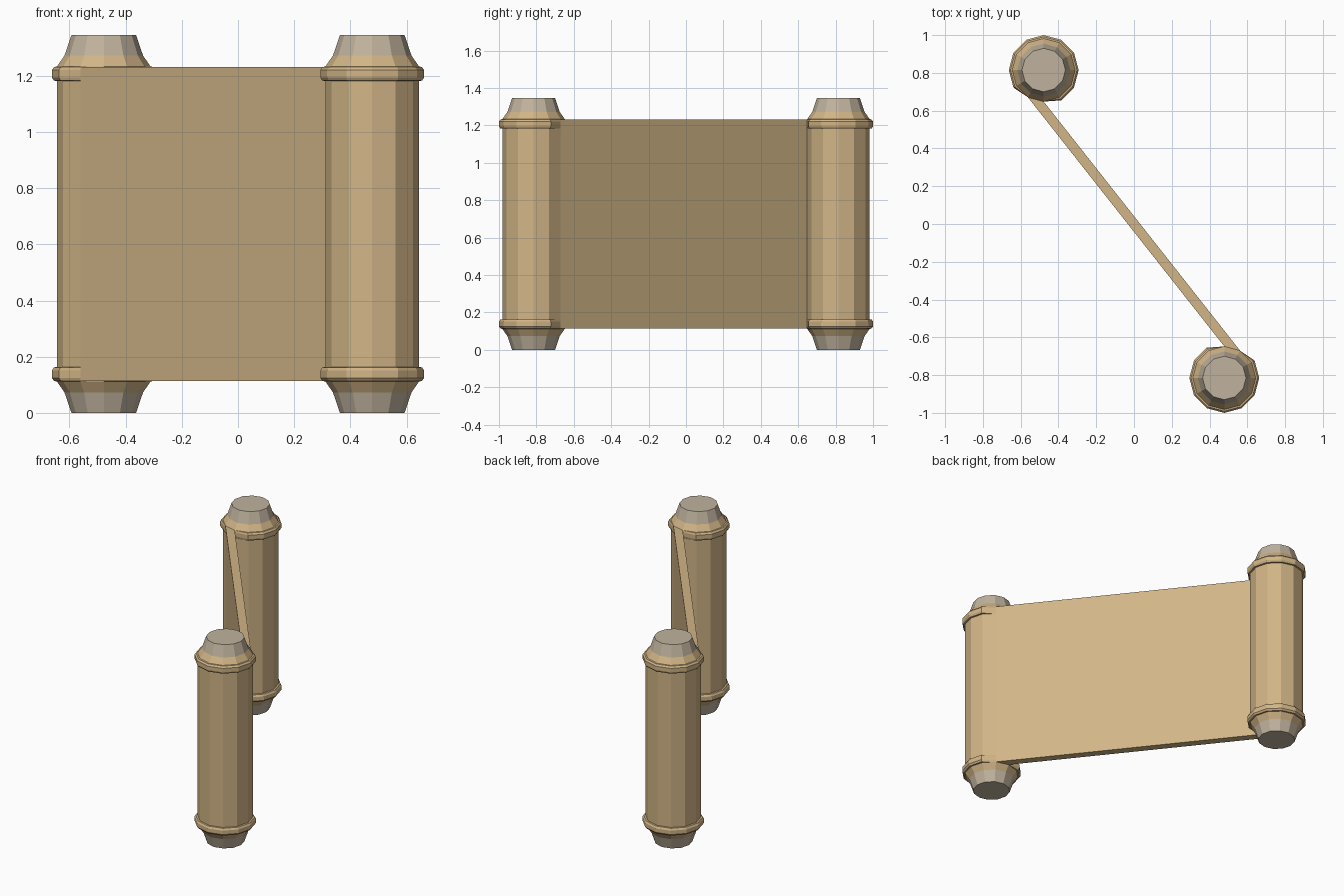
import bpy, bmesh, math

if "Cube" in bpy.data.objects:
    bpy.data.objects.remove(bpy.data.objects["Cube"])

H = 1.345            # overall height
SIDES = 12
R = 0.167            # roll radius
CX, CY = 0.478, 0.815


def material(name, rgb):
    m = bpy.data.materials.new(name)
    m.diffuse_color = (*rgb, 1)
    m.use_nodes = True
    m.node_tree.nodes["Principled BSDF"].inputs["Base Color"].default_value = m.diffuse_color
    return m


paper = material("paper", (0.64, 0.46, 0.24))
knob = material("knob", (0.53, 0.45, 0.34))

# Lower half profile (radius, z), mirrored to make the upper half
half = [(0.115, 0.0), (0.14, 0.073), (0.167, 0.112), (0.176, 0.113),
        (0.185, 0.124), (0.185, 0.150), (0.178, 0.162), (R, 0.163)]
profile = half + [(r, H - z) for r, z in reversed(half)]


def corner(cx, cy, degrees, r=R):
    a = math.radians(degrees)
    return cx + r * math.cos(a), cy + r * math.sin(a)


def finish(name, bm, mats):
    bmesh.ops.recalc_face_normals(bm, faces=bm.faces)
    mesh = bpy.data.meshes.new(name)
    bm.to_mesh(mesh)
    bm.free()
    for m in mats:
        mesh.materials.append(m)
    obj = bpy.data.objects.new(name, mesh)
    bpy.context.collection.objects.link(obj)
    return obj


def roller(name, cx, cy, flush):
    """Faceted roll with end rings and knobs; rings sink flush where the sheet leaves."""
    bm = bmesh.new()
    loops = []
    for r, z in profile:
        loop = []
        for i in range(SIDES):
            deg = i * 360 / SIDES
            rr = min(r, R) if round(deg) in flush else r
            loop.append(bm.verts.new((*corner(cx, cy, deg, rr), z)))
        loops.append(loop)
    last = len(loops) - 2
    for k, (a, b) in enumerate(zip(loops, loops[1:])):
        for i in range(SIDES):
            j = (i + 1) % SIDES
            f = bm.faces.new((a[i], a[j], b[j], b[i]))
            f.material_index = 1 if k in (0, last) else 0
    for loop in (loops[0], loops[-1]):
        bm.faces.new(loop).material_index = 1
    return finish(name, bm, (paper, knob))


# Two rollers, turned half a revolution from each other
roller("back_roller", -CX, CY, (240, 270))
roller("front_roller", CX, -CY, (60, 90))

# Unrolled sheet stretched between one facet of each roll
outline = [corner(-CX, CY, 240), corner(CX, -CY, 90),
           corner(CX, -CY, 60), corner(-CX, CY, 270)]
bm = bmesh.new()
low = [bm.verts.new((x, y, 0.113)) for x, y in outline]
high = [bm.verts.new((x, y, H - 0.113)) for x, y in outline]
bm.faces.new(low)
bm.faces.new(high)
for i in (0, 2):
    bm.faces.new((low[i], low[i + 1], high[i + 1], high[i]))
finish("sheet", bm, (paper,))
